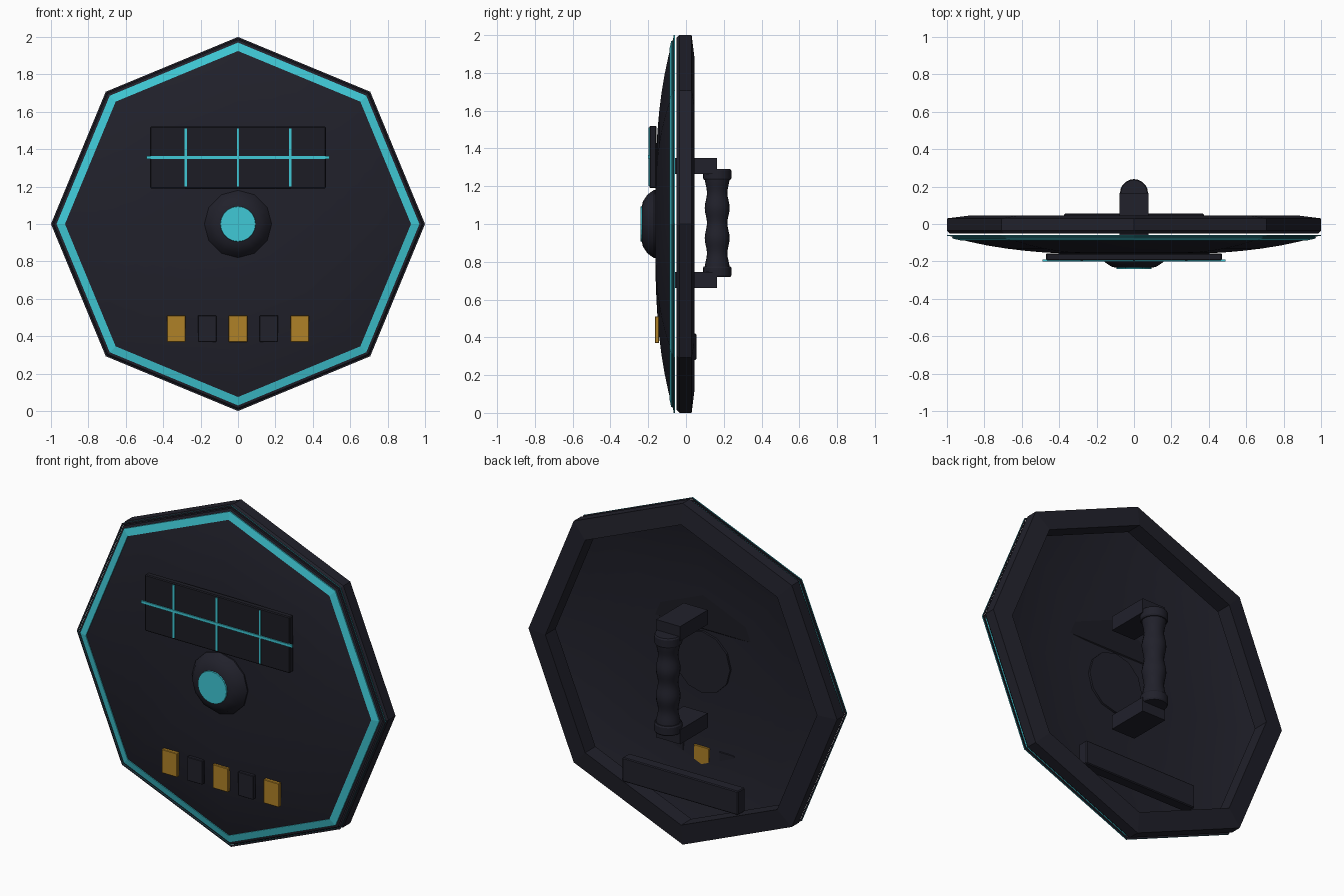
import bpy, bmesh, math

if "Cube" in bpy.data.objects:
    bpy.data.objects.remove(bpy.data.objects["Cube"])


def material(name, colour):
    m = bpy.data.materials.new(name)
    m.use_nodes = True
    m.diffuse_color = (*colour, 1)
    m.node_tree.nodes["Principled BSDF"].inputs["Base Color"].default_value = (*colour, 1)
    return m


DARK = material("dark slate", (0.015, 0.015, 0.024))
BLACK = material("dark panel", (0.012, 0.012, 0.018))
TEAL = material("teal glow", (0.05, 0.58, 0.67))
GOLD = material("gold", (0.43, 0.22, 0.02))


def finish(bm, name, *mats, smooth=False):
    mesh = bpy.data.meshes.new(name)
    bm.to_mesh(mesh)
    bm.free()
    ob = bpy.data.objects.new(name, mesh)
    bpy.context.collection.objects.link(ob)
    for m in mats:
        mesh.materials.append(m)
    if smooth:
        bpy.ops.object.select_all(action="DESELECT")
        ob.select_set(True)
        bpy.context.view_layer.objects.active = ob
        bpy.ops.object.shade_smooth_by_angle(angle=math.radians(30))
    return ob


def lathe(name, profile, sides, mat, closed=False, upright=False, centre=(0, 0, 1), smooth=False):
    """Spin (radius, offset) pairs around the y axis, or around z when upright."""
    bm = bmesh.new()
    cx, cy, cz = centre
    rings = []
    for r, h in profile:
        ring = []
        for i in range(sides if r > 0 else 1):
            a = math.tau * i / sides
            u, v = r * math.cos(a), r * math.sin(a)
            p = (cx + u, cy + v, cz + h) if upright else (cx + u, cy + h, cz + v)
            ring.append(bm.verts.new(p))
        rings.append(ring)
    pairs = list(zip(rings, rings[1:]))
    if closed:
        pairs.append((rings[-1], rings[0]))
    for a, b in pairs:
        for i in range(sides):
            j = (i + 1) % sides
            quad = [a[i % len(a)], a[j % len(a)], b[j % len(b)], b[i % len(b)]]
            bm.faces.new(list(dict.fromkeys(quad)))
    bmesh.ops.recalc_face_normals(bm, faces=bm.faces)
    return finish(bm, name, mat, smooth=smooth)


def box(name, x, y, z, mat, bevel=0):
    """Box from (low, high) ranges on each axis."""
    bm = bmesh.new()
    bmesh.ops.create_cube(bm, size=1)
    for v in bm.verts:
        v.co = [(lo + hi) / 2 + c * (hi - lo) for c, (lo, hi) in zip(v.co, (x, y, z))]
    if bevel:
        bmesh.ops.bevel(bm, geom=bm.edges[:], offset=bevel, segments=1, affect="EDGES")
    return finish(bm, name, mat)


# Octagonal frame, hollow behind
lathe("frame", [(0.985, -0.05), (1, -0.035), (1, 0.03), (0.88, 0.045), (0.88, -0.05)],
      8, DARK, closed=True)

# Thin curved face sheet
dome = [(r, -0.163 + 0.1 * r ** 3) for r in [i / 10 * 0.985 for i in range(11)]]
lathe("face_sheet", dome, 8, DARK, smooth=True)

# Glowing border, and the fine outer lip with a lit edge
lathe("border_light", [(0.925, -0.088), (0.97, -0.078), (0.97, -0.062), (0.925, -0.062)],
      8, TEAL, closed=True)
lip = lathe("outer_lip", [(0.99, -0.065), (1, -0.065), (1, -0.059), (0.99, -0.059)],
            8, DARK, closed=True)
lip.data.materials.append(TEAL)
for f in lip.data.polygons:
    f.material_index = int(abs(f.normal.y) < 0.5)

# Central boss and its lens
lathe("boss", [(0, -0.15), (0.18, -0.15), (0.18, -0.17), (0.155, -0.205), (0.12, -0.228),
               (0.08, -0.237), (0, -0.237)], 12, DARK, smooth=True)
lathe("boss_lens", [(0, -0.232), (0.095, -0.232), (0.093, -0.24), (0, -0.24)], 20, TEAL)

# View panel with its grid of light bars
box("view_panel", (-0.47, 0.47), (-0.194, -0.157), (1.19, 1.52), BLACK, 0.005)
box("panel_bar", (-0.49, 0.49), (-0.2, -0.19), (1.348, 1.364), TEAL)
for i, x in enumerate((-0.28, 0, 0.28)):
    box(f"panel_divider_{i}", (x - 0.006, x + 0.006), (-0.198, -0.19), (1.2, 1.51), TEAL)

# Row of alternating blocks
for i in range(5):
    x = (i - 2) * 0.165
    box(f"row_block_{i}", (x - 0.05, x + 0.05), (-0.165, -0.142), (0.37, 0.51),
        DARK if i % 2 else GOLD, 0.003)

# Rear strap bar
box("rear_bar", (-0.375, 0.375), (-0.01, 0.055), (0.28, 0.42), DARK, 0.005)

# Handle brackets, collars and waved grip
for side, s in (("lower", -1), ("upper", 1)):
    zs = sorted((1.005 + s * 0.26, 1.005 + s * 0.345))
    box(f"{side}_bracket", (-0.078, 0.078), (-0.09, 0.165), zs, DARK)
    lathe(f"{side}_collar", [(0, -0.028), (0.07, -0.028), (0.075, -0.02), (0.075, 0.02),
                             (0.07, 0.028), (0, 0.028)], 20, DARK,
          upright=True, centre=(0, 0.165, 1.005 + s * 0.257), smooth=True)
grip = [(0.06 + 0.006 * math.cos(i * math.tau / 8), -0.24 + i * 0.02) for i in range(25)]
lathe("grip", grip, 20, DARK, upright=True, centre=(0, 0.165, 1.005), smooth=True)
